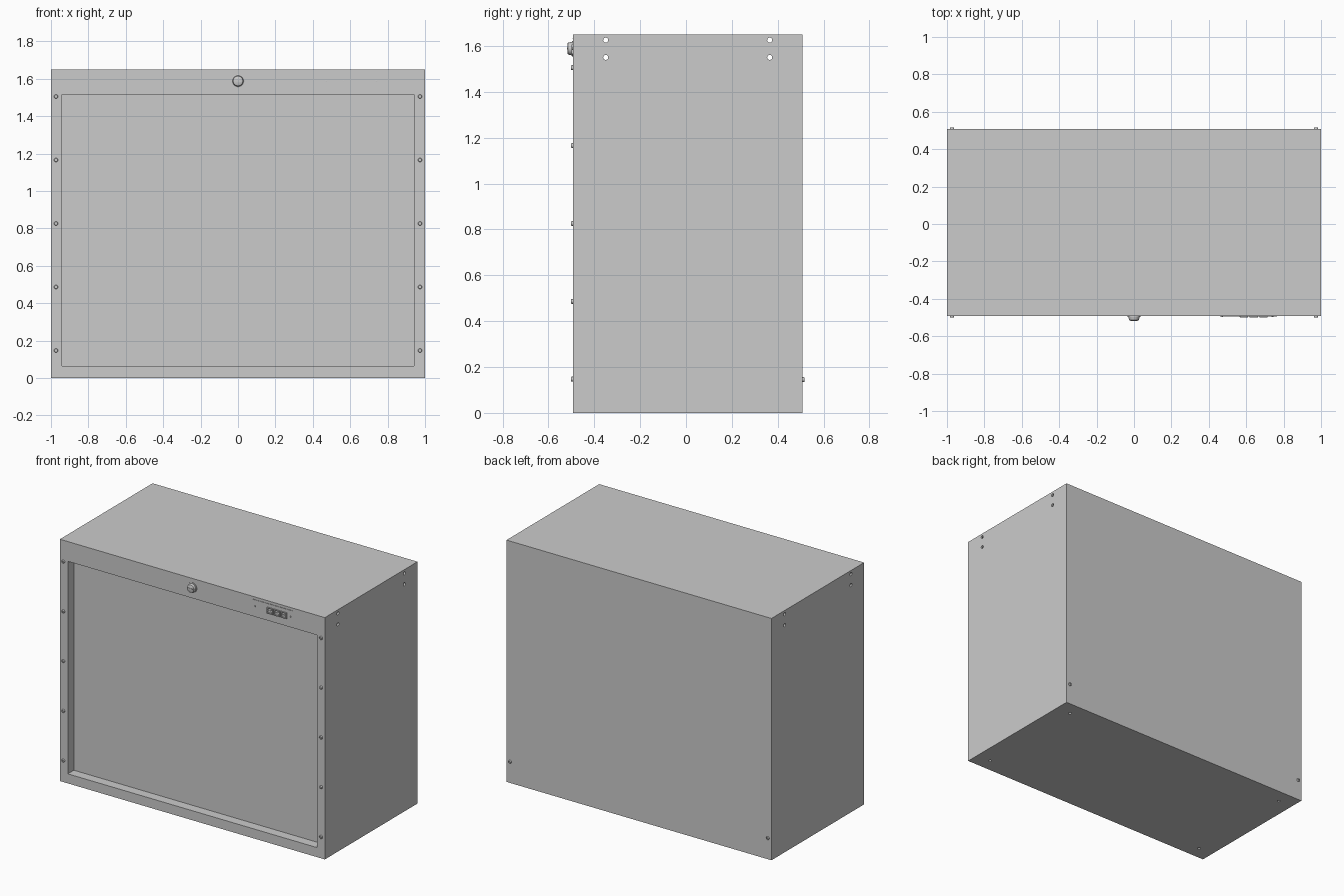
import bpy, bmesh, math
from mathutils import Matrix, Vector

if "Cube" in bpy.data.objects:
    bpy.data.objects.remove(bpy.data.objects["Cube"])

FRONT, BACK, TOP = -0.492, 0.507, 1.65
WALL = 0.012
OX, OZ0, OZ1 = 0.94, 0.065, 1.515      # front opening
DEPTH = 0.065                          # how far the pane sits back


def finish(name, bm, smooth=False):
    bmesh.ops.recalc_face_normals(bm, faces=bm.faces)
    mesh = bpy.data.meshes.new(name)
    bm.to_mesh(mesh)
    bm.free()
    ob = bpy.data.objects.new(name, mesh)
    bpy.context.collection.objects.link(ob)
    if smooth:
        bpy.ops.object.select_all(action='DESELECT')
        ob.select_set(True)
        bpy.context.view_layer.objects.active = ob
        bpy.ops.object.shade_smooth_by_angle(angle=math.radians(35))
    return ob


def add_box(bm, lo, hi):
    lo, hi = Vector(lo), Vector(hi)
    size = hi - lo
    m = Matrix.Translation((lo + hi) / 2) @ Matrix.Diagonal((*size, 1))
    bmesh.ops.create_cube(bm, size=1, matrix=m)


def box(name, lo, hi):
    bm = bmesh.new()
    add_box(bm, lo, hi)
    return finish(name, bm)


def lathe(name, profile, loc, back=False, segments=24):
    """Spin (radius, height) points into a part facing -y, or +y for the back."""
    bm = bmesh.new()
    rot = Matrix.Rotation(math.radians(-90 if back else 90), 4, 'X')
    verts = [bm.verts.new((r, 0, h)) for r, h in profile]
    edges = [bm.edges.new(p) for p in zip(verts, verts[1:])]
    bmesh.ops.spin(bm, geom=verts + edges, axis=(0, 0, 1), cent=(0, 0, 0),
                   angle=math.tau, steps=segments)
    bmesh.ops.remove_doubles(bm, verts=bm.verts, dist=1e-5)
    bmesh.ops.transform(bm, matrix=Matrix.Translation(loc) @ rot, verts=bm.verts)
    return finish(name, bm, True)


def cut(target, cutter):
    mod = target.modifiers.new(cutter.name, 'BOOLEAN')
    mod.operation = 'DIFFERENCE'
    mod.solver = 'EXACT'
    mod.object = cutter
    cutter.hide_render = True
    cutter.hide_viewport = True


# Hollow cabinet shell with front opening
shell = box("cabinet_shell", (-1, FRONT, 0), (1, BACK, TOP))
cut(shell, box("cavity_cutter", (-1 + WALL, FRONT + WALL, WALL),
               (1 - WALL, BACK - WALL, TOP - WALL)))
cut(shell, box("opening_cutter", (-OX, FRONT - 0.1, OZ0), (OX, FRONT + 0.1, OZ1)))

# Through holes in both sides and the bottom
bm = bmesh.new()
turn = Matrix.Rotation(math.radians(90), 4, 'Y')
for y in (-0.35, 0.365):
    for z in (1.55, 1.625):
        bmesh.ops.create_cone(bm, cap_ends=True, segments=16, radius1=0.011, radius2=0.011,
                              depth=2.2, matrix=Matrix.Translation((0, y, z)) @ turn)
for x in (-0.89, 0.89):
    for y in (-0.4, 0.41):
        bmesh.ops.create_cone(bm, cap_ends=True, segments=16, radius1=0.01, radius2=0.01,
                              depth=0.1, matrix=Matrix.Translation((x, y, 0)))
cut(shell, finish("hole_cutter", bm))

# Return flanges around the opening
bm = bmesh.new()
y0, y1, t = FRONT + WALL, FRONT + DEPTH, 0.01
for s in (-1, 1):
    xs = sorted((s * OX, s * (OX + t)))
    add_box(bm, (xs[0], y0, OZ0 - t), (xs[1], y1, OZ1 + t))
add_box(bm, (-OX, y0, OZ0 - t), (OX, y1, OZ0))
add_box(bm, (-OX, y0, OZ1), (OX, y1, OZ1 + t))
finish("opening_flanges", bm)

# Recessed pane
box("front_pane", (-OX - t, y1, OZ0 - t), (OX + t, y1 + t, OZ1 + t))

# Screws with sockets, down both front edges and at the back
SCREW = [(0.011, 0), (0.011, 0.006), (0.009, 0.009), (0.005, 0.009), (0.005, 0.004), (0, 0.004)]
for x in (-0.973, 0.973):
    for i in range(5):
        lathe("front_screw", SCREW, (x, FRONT, 0.147 + i * 0.3395), segments=16)
    lathe("back_screw", SCREW, (x, BACK, 0.145), back=True, segments=16)

# Control knob, collar and grip
KZ = 1.588
lathe("knob_collar", [(0.034, 0), (0.034, 0.004), (0.03, 0.006), (0, 0.006)],
      (0, FRONT, KZ), segments=32)
lathe("control_knob", [(0.03, 0.003), (0.026, 0.022), (0.023, 0.024), (0, 0.024)],
      (0, FRONT, KZ), segments=32)
box("knob_grip", (-0.02, FRONT - 0.027, KZ - 0.004), (0.02, FRONT - 0.02, KZ + 0.004))

# Switch block: three framed rockers
for i in range(3):
    x = 0.588 + i * 0.052
    bm = bmesh.new()
    for s in (-1, 1):
        add_box(bm, (x + s * 0.019 - 0.003, FRONT - 0.007, 1.565),
                (x + s * 0.019 + 0.003, FRONT, 1.607))
        add_box(bm, (x - 0.016, FRONT - 0.007, 1.586 + s * 0.018 - 0.003),
                (x + 0.016, FRONT, 1.586 + s * 0.018 + 0.003))
    finish("switch_frame", bm)
    box("switch_rocker", (x - 0.012, FRONT - 0.004, 1.584), (x + 0.012, FRONT, 1.588))

# Indicator studs and thin trim strip
for x in (0.472, 0.568, 0.74):
    lathe("indicator_stud", [(0.005, 0), (0.005, 0.004), (0, 0.005)], (x, FRONT, 1.587), segments=12)
box("trim_strip", (0.46, FRONT - 0.003, 1.629), (0.765, FRONT, 1.632))
